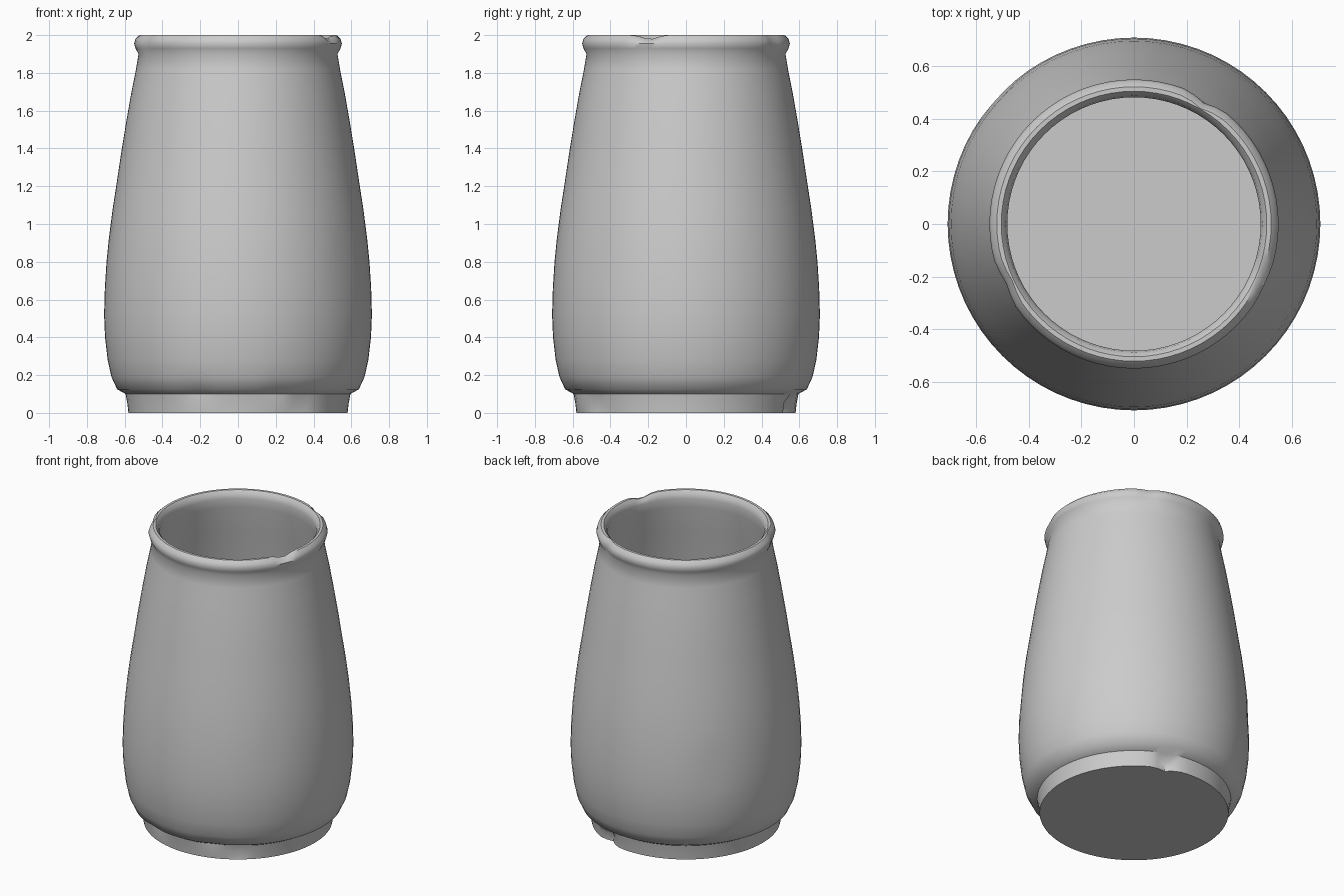
import bpy, bmesh, math

if "Cube" in bpy.data.objects:
    bpy.data.objects.remove(bpy.data.objects["Cube"])

SEGMENTS = 72

# Outer wall from foot to rim, then down the inside to the floor (radius, z)
profile = [
    (0.58, 0.0), (0.586, 0.05), (0.595, 0.1), (0.64, 0.125), (0.67, 0.19),
    (0.69, 0.28), (0.704, 0.4), (0.709, 0.52), (0.705, 0.66), (0.696, 0.8),
    (0.684, 0.92), (0.665, 1.07), (0.642, 1.22), (0.618, 1.38), (0.592, 1.54),
    (0.564, 1.7), (0.54, 1.82), (0.527, 1.9), (0.543, 1.93), (0.55, 1.955),
    (0.543, 1.98), (0.522, 1.997), (0.505, 1.997), (0.488, 1.98), (0.482, 1.95),
    (0.488, 1.89), (0.525, 1.7), (0.575, 1.4), (0.625, 1.07), (0.66, 0.7),
    (0.665, 0.5), (0.645, 0.28), (0.6, 0.14), (0.55, 0.06),
]

# Worn dents: angle in degrees, height, depth, angular spread, height spread
dents = [
    (60, 1.97, 0.02, 5, 0.05), (205, 1.97, 0.015, 6, 0.05),
    (-25, 1.99, 0.012, 6, 0.03), (-37, 0.85, 0.02, 5, 0.04),
    (138, 0.6, 0.015, 7, 0.06), (-110, 0.11, 0.015, 6, 0.025),
    (-70, 0.11, 0.015, 6, 0.025), (-55, 0.07, 0.02, 7, 0.04),
    (70, 0.03, 0.05, 5, 0.05), (-105, 0.32, 0.01, 4, 0.03),
]


def dent_depth(angle, z):
    total = 0
    for a, h, depth, spread, tall in dents:
        d = (angle - a + 180) % 360 - 180
        total += depth * math.exp(-(d / spread) ** 2 - ((z - h) / tall) ** 2)
    return total


# Lathe the jar
bm = bmesh.new()
rings = []
for i, (r, z) in enumerate(profile):
    ring = []
    for s in range(SEGMENTS):
        angle = 360 * s / SEGMENTS
        radius = r - (dent_depth(angle, z) if i < 22 else 0)
        t = math.radians(angle)
        ring.append(bm.verts.new((radius * math.cos(t), radius * math.sin(t), z)))
    rings.append(ring)
for low, high in zip(rings, rings[1:]):
    for s in range(SEGMENTS):
        n = (s + 1) % SEGMENTS
        bm.faces.new((low[s], low[n], high[n], high[s]))

# Flat underside and inner floor
bm.faces.new(rings[0][::-1])
bm.faces.new(rings[-1])
bmesh.ops.recalc_face_normals(bm, faces=bm.faces)

# Small extra nick in the top edge of the rim
for v in bm.verts:
    if v.co.z > 1.97:
        angle = math.degrees(math.atan2(v.co.y, v.co.x))
        v.co.z -= 0.02 * math.exp(-((angle + 22) / 5) ** 2)
        v.co.z = v.co.z + 0.003 if v.co.z > 1.996 else v.co.z

mesh = bpy.data.meshes.new("jar")
bm.to_mesh(mesh)
bm.free()
jar = bpy.data.objects.new("jar", mesh)
bpy.context.collection.objects.link(jar)
bpy.context.view_layer.objects.active = jar
jar.select_set(True)
bpy.ops.object.shade_smooth_by_angle(angle=math.radians(40))
